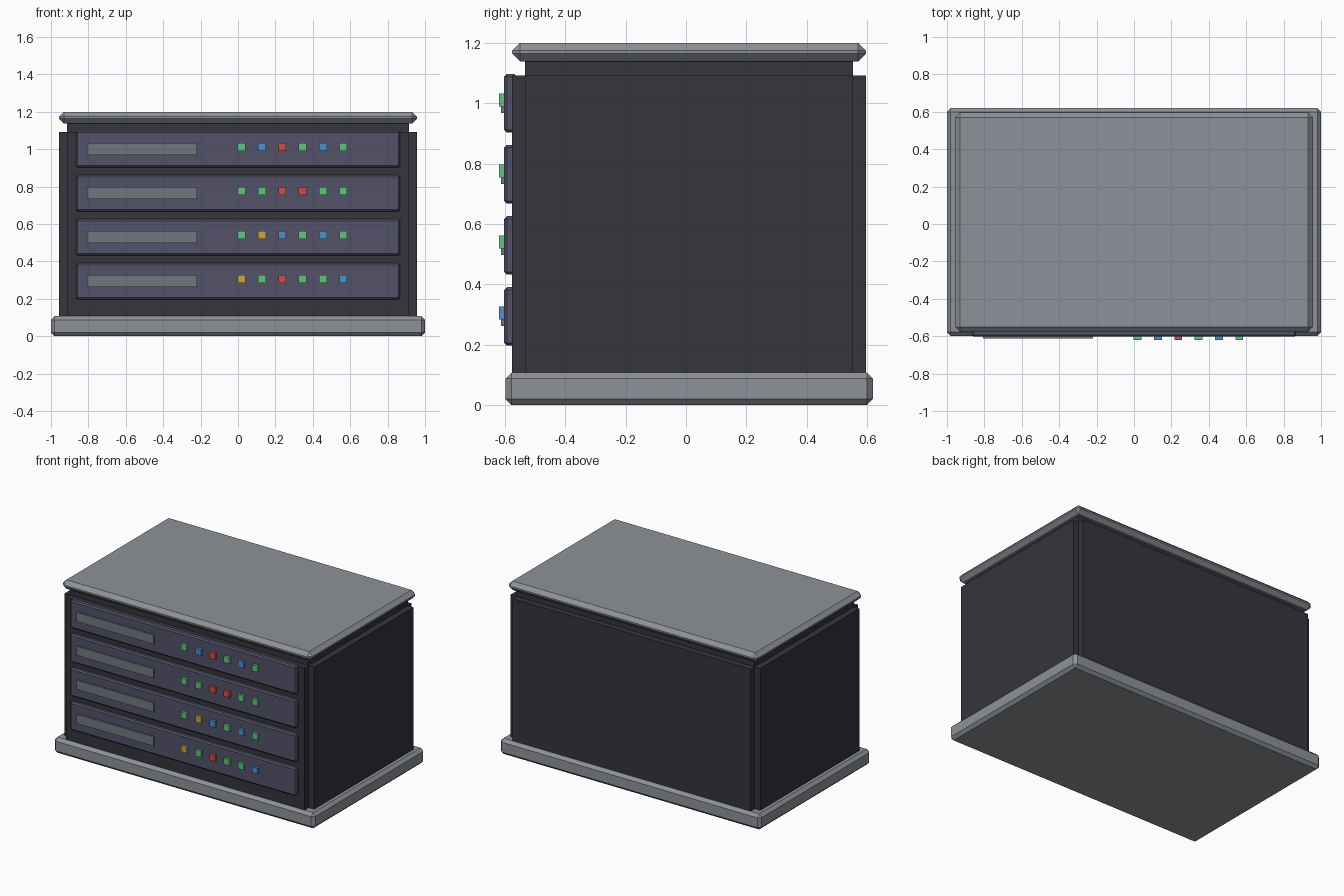
import bpy, bmesh

if "Cube" in bpy.data.objects:
    bpy.data.objects.remove(bpy.data.objects["Cube"])

CY = 0.0105  # cabinet centre in y (lights stick out at the front)


def material(name, r, g, b):
    m = bpy.data.materials.new(name)
    m.diffuse_color = (r, g, b, 1)
    m.use_nodes = True
    m.node_tree.nodes["Principled BSDF"].inputs["Base Color"].default_value = m.diffuse_color
    return m


TRIM = material("trim_grey", 0.27, 0.29, 0.32)
BODY = material("body_dark", 0.035, 0.035, 0.045)
UNIT = material("unit_blue_grey", 0.085, 0.085, 0.14)
PLATE = material("plate_grey", 0.16, 0.19, 0.21)
LIGHTS = {
    "G": material("light_green", 0.12, 0.55, 0.22),
    "B": material("light_blue", 0.08, 0.27, 0.6),
    "R": material("light_red", 0.65, 0.07, 0.07),
    "Y": material("light_amber", 0.62, 0.38, 0.05),
}


def box(name, x, y, z, mat, chamfer=0):
    """Box from (min, max) ranges, with optional flat chamfer on all edges."""
    bm = bmesh.new()
    bmesh.ops.create_cube(bm, size=1)
    for v in bm.verts:
        v.co = [r[0] + (c + 0.5) * (r[1] - r[0]) for c, r in zip(v.co, (x, y, z))]
    if chamfer:
        bmesh.ops.bevel(bm, geom=bm.edges[:], offset=chamfer, segments=1,
                        affect='EDGES', profile=0.5)
    me = bpy.data.meshes.new(name)
    bm.to_mesh(me)
    bm.free()
    me.materials.append(mat)
    ob = bpy.data.objects.new(name, me)
    bpy.context.collection.objects.link(ob)
    return ob


def prism(name, outline, z0, z1, mat):
    """Closed outline extruded upward."""
    bm = bmesh.new()
    face = bm.faces.new([bm.verts.new((x, y, z0)) for x, y in outline])
    top = bmesh.ops.extrude_face_region(bm, geom=[face])["geom"]
    for v in top:
        if isinstance(v, bmesh.types.BMVert):
            v.co.z = z1
    bmesh.ops.recalc_face_normals(bm, faces=bm.faces[:])
    me = bpy.data.meshes.new(name)
    bm.to_mesh(me)
    bm.free()
    me.materials.append(mat)
    ob = bpy.data.objects.new(name, me)
    bpy.context.collection.objects.link(ob)
    return ob


def yr(half):
    return (CY - half, CY + half)


# Plinth and lid
box("base", (-1, 1), yr(0.6085), (0, 0.108), TRIM, 0.02)
box("lid", (-0.957, 0.957), yr(0.586), (1.138, 1.2), TRIM, 0.026)

# Cabinet: raised panel on every side leaves notched corners
ix, iy, ox, oy = 0.914, 0.543, 0.957, 0.586
quarter = [(ox, iy), (ix, iy), (ix, oy)]
outline = []
for sx, sy in ((1, 1), (-1, 1), (-1, -1), (1, -1)):
    pts = quarter if sx * sy > 0 else quarter[::-1]
    outline += [(sx * px, CY + sy * py) for px, py in pts]
prism("cabinet_panels", outline, 0.09, 1.092, BODY)

# Recessed neck under the lid
box("neck", (-ix, ix), yr(iy), (1.08, 1.15), BODY)

# Four units, bottom to top, each with a plate and six lights
for row, colours in enumerate(("YGRGGB", "GYBGBG", "GGRRGG", "GBRGBG")):
    zc = 0.294 + 0.2353 * row
    box(f"unit_{row + 1}", (-0.867, 0.867), (-0.602, -0.56),
        (zc - 0.097, zc + 0.097), UNIT, 0.009)
    box(f"plate_{row + 1}", (-0.808, -0.218), (-0.613, -0.59),
        (zc - 0.032, zc + 0.032), PLATE)
    for i, c in enumerate(colours):
        x = 0.019 + 0.1088 * i
        box(f"light_{row + 1}_{i + 1}", (x - 0.021, x + 0.021), (-0.62, -0.59),
            (zc - 0.01, zc + 0.032), LIGHTS[c])
